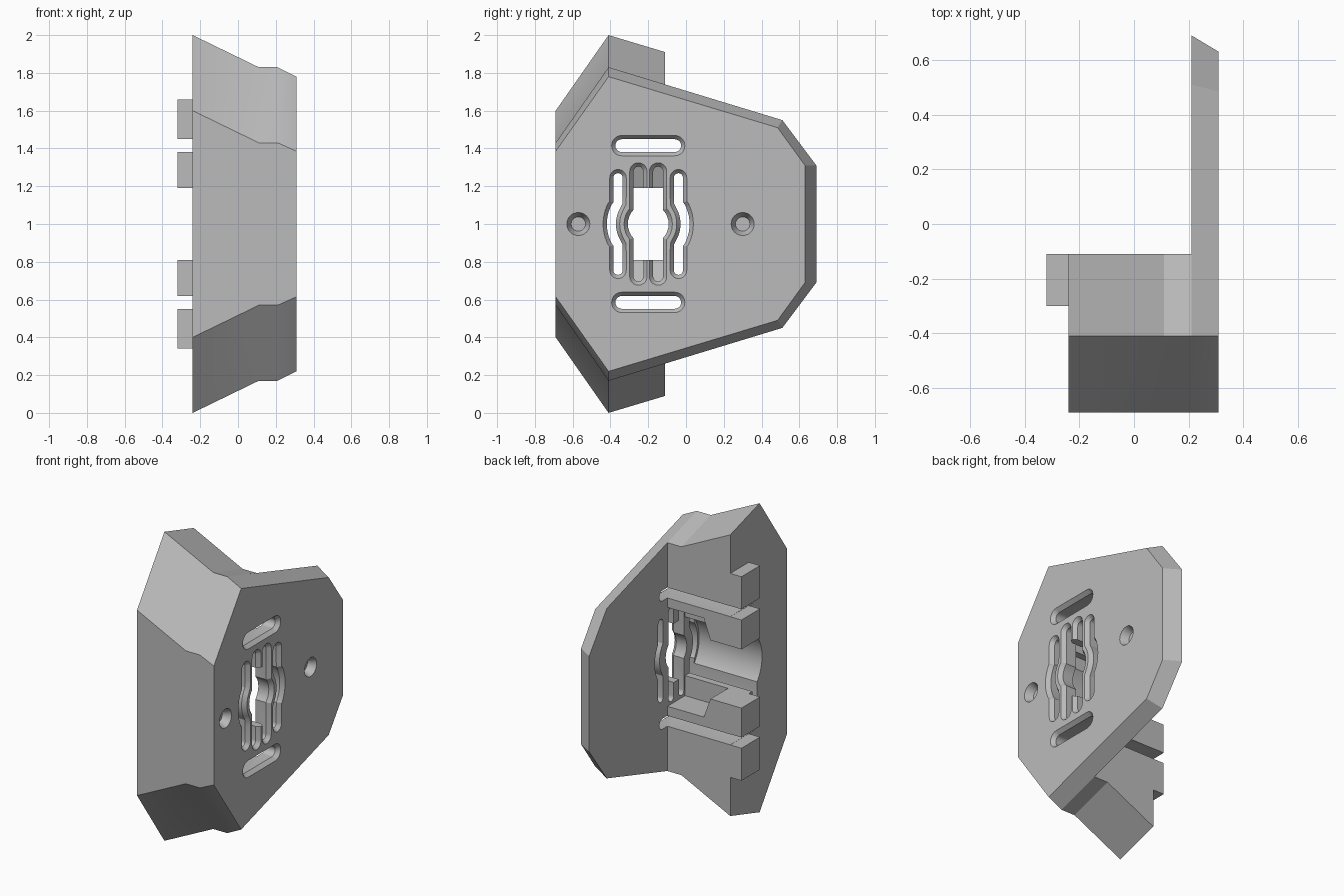
import bpy, bmesh, math
from mathutils import Vector

default = bpy.data.objects.get("Cube")
if default:
    bpy.data.objects.remove(default, do_unlink=True)

grey = bpy.data.materials.new("light grey")
grey.use_nodes = True
colour = (0.5, 0.5, 0.5, 1)
grey.diffuse_color = colour
grey.node_tree.nodes["Principled BSDF"].inputs["Base Color"].default_value = colour

CY, CZ = -0.2, 1.0            # centre of the slot pattern
FACE, BACK = 0.31, 0.21       # outer and inner side of the plate


def loft(name, sections):
    """Closed solid through (x, [(y, z), ...]) sections."""
    bm = bmesh.new()
    rings = [[bm.verts.new((x, y, z)) for y, z in loop] for x, loop in sections]
    n = len(rings[0])
    for a, b in zip(rings, rings[1:]):
        for i in range(n):
            j = (i + 1) % n
            bm.faces.new((a[i], a[j], b[j], b[i]))
    bm.faces.new(rings[0])
    bm.faces.new(rings[-1])
    bmesh.ops.recalc_face_normals(bm, faces=bm.faces)
    mesh = bpy.data.meshes.new(name)
    bm.to_mesh(mesh)
    bm.free()
    mesh.materials.append(grey)
    obj = bpy.data.objects.new(name, mesh)
    bpy.context.collection.objects.link(obj)
    return obj


def mirrored(points):
    """Complete an upper half outline (y, height above centre)."""
    return ([(y, CZ + h) for y, h in points]
            + [(y, CZ - h) for y, h in reversed(points)])


def rect(y0, y1, z0, z1):
    return [(y0, z0), (y1, z0), (y1, z1), (y0, z1)]


def circle(y, z, r, n=32):
    return [(y + r * math.cos(math.tau * i / n), z + r * math.sin(math.tau * i / n))
            for i in range(n)]


def ribbon(path, half):
    """Outline of a round-ended slot of given half width along a path."""
    pts = [Vector(p) for p in path]
    tangents = [(pts[min(i + 1, len(pts) - 1)] - pts[max(i - 1, 0)]).normalized()
                for i in range(len(pts))]
    normals = [Vector((-t.y, t.x)) for t in tangents]

    def cap(p, n, t):
        return [p + half * (n * math.cos(a) + t * math.sin(a))
                for a in (math.pi * k / 10 for k in range(1, 10))]
    left = [p + n * half for p, n in zip(pts, normals)]
    right = [p - n * half for p, n in zip(pts, normals)]
    return (left + cap(pts[-1], normals[-1], tangents[-1])
            + right[::-1] + cap(pts[0], -normals[0], -tangents[0]))


def combine(obj, tool, operation):
    mod = obj.modifiers.new(operation, 'BOOLEAN')
    mod.operation = operation
    mod.solver = 'EXACT'
    mod.object = tool
    bpy.context.view_layer.objects.active = obj
    bpy.ops.object.modifier_apply(modifier=mod.name)
    bpy.data.objects.remove(tool, do_unlink=True)


def cut(sections):
    combine(body, loft("cutter", sections), 'DIFFERENCE')


def cut_slot(path, half, depth):
    """Slot with a bevelled mouth."""
    inner, outer = ribbon(path, half), ribbon(path, half + 0.02)
    cut([(depth, inner), (FACE - 0.025, inner), (FACE, outer), (FACE + 0.02, outer)])


# Bevelled mounting plate
body = loft("mounting_bracket", [
    (BACK, mirrored([(-0.69, 0.43), (-0.41, 0.83), (0.51, 0.55), (0.69, 0.31)])),
    (FACE, mirrored([(-0.69, 0.385), (-0.41, 0.78), (0.485, 0.51), (0.63, 0.31)]))])

# Flared block behind the plate
neck = mirrored([(-0.69, 0.43), (-0.41, 0.83), (-0.11, 0.739)])
flare = mirrored([(-0.69, 0.6), (-0.41, 1.0), (-0.11, 0.91)])
combine(body, loft("block", [(-0.24, flare), (0.11, neck), (BACK, neck)]), 'UNION')

# Four rear tabs
for side in (-1, 1):
    for low, high in ((0.19, 0.38), (0.45, 0.66)):
        z0, z1 = sorted((CZ + side * low, CZ + side * high))
        tab = rect(-0.3, -0.11, z0, z1)
        combine(body, loft("tab", [(-0.32, tab), (-0.2, tab)]), 'UNION')

# Round-backed cavity open towards the rear edge
radius, half_height = 0.235, 0.19
limit = math.asin(half_height / radius)
arc = [math.pi - limit + 2 * limit * i / 24 for i in range(25)]
cavity = [(CY + radius * math.cos(a), CZ + radius * math.sin(a)) for a in arc]
cavity += [(0.1, CZ - half_height), (0.1, CZ + half_height)]
cut([(-0.4, cavity), (BACK, cavity)])

# Sloping pocket between the plate and the inner tabs
deep = rect(-0.29, -0.1, CZ - 0.185, CZ + 0.185)
wide = rect(-0.29, -0.1, CZ - 0.32, CZ + 0.32)
cut([(-0.1, deep), (-0.05, wide), (BACK, wide)])

# Horizontal slots through plate and block
for side in (-1, 1):
    z = CZ + side * 0.415
    cut_slot([(-0.34, z), (-0.06, z)], 0.034, -0.4)

# Outer bowed slots
bow = math.asin(0.11 / 0.195)
bow_angles = [-bow + 2 * bow * i / 12 for i in range(13)]
for side in (-1, 1):
    offsets = [(0.16, -0.245), (0.16, -0.15)]
    offsets += [(0.195 * math.cos(a), 0.195 * math.sin(a)) for a in bow_angles]
    offsets += [(0.16, 0.15), (0.16, 0.245)]
    cut_slot([(CY + side * d, CZ + h) for d, h in offsets], 0.024, -0.4)

# Inner straight slots joined by a window with a round bulge
for side in (-1, 1):
    y = CY + side * 0.052
    cut_slot([(y, CZ - 0.278), (y, CZ + 0.278)], 0.026, 0.1)
window = rect(CY - 0.05, CY + 0.05, CZ - 0.19, CZ + 0.19)
cut([(0.1, window), (FACE + 0.02, window)])
bulge, mouth = circle(CY, CZ, 0.108), circle(CY, CZ, 0.128)
cut([(0.1, bulge), (FACE - 0.025, bulge), (FACE, mouth), (FACE + 0.02, mouth)])

# Countersunk blind screw holes
for y in (-0.57, 0.3):
    rim = circle(y, CZ, 0.061)
    cut([(FACE - 0.05, circle(y, CZ, 0.038)), (FACE, rim), (FACE + 0.02, rim)])

bpy.ops.object.select_all(action='DESELECT')
body.select_set(True)
bpy.context.view_layer.objects.active = body
bpy.ops.object.shade_smooth_by_angle(angle=math.radians(20))
